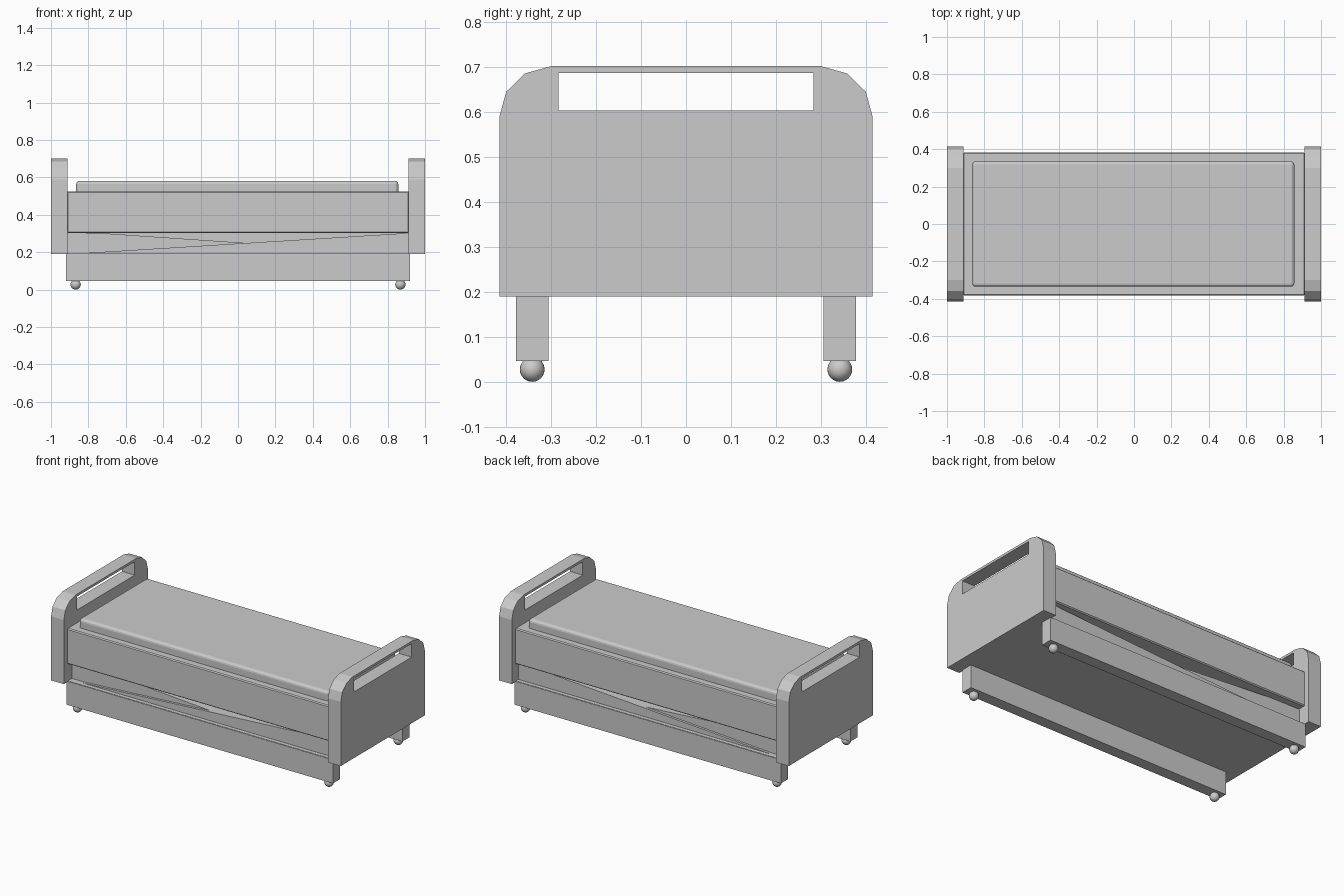
import bpy, bmesh
from mathutils import Matrix

if "Cube" in bpy.data.objects:
    bpy.data.objects.remove(bpy.data.objects["Cube"])


def new_object(name, bm):
    bmesh.ops.recalc_face_normals(bm, faces=bm.faces)
    mesh = bpy.data.meshes.new(name)
    bm.to_mesh(mesh)
    bm.free()
    ob = bpy.data.objects.new(name, mesh)
    bpy.context.collection.objects.link(ob)
    return ob


def box(name, x0, x1, y0, y1, z0, z1, bevel=0, segments=2):
    bm = bmesh.new()
    bmesh.ops.create_cube(bm, size=1)
    for v in bm.verts:
        v.co = ((x0 + x1) / 2 + v.co.x * (x1 - x0),
                (y0 + y1) / 2 + v.co.y * (y1 - y0),
                (z0 + z1) / 2 + v.co.z * (z1 - z0))
    ob = new_object(name, bm)
    if bevel:
        mod = ob.modifiers.new("Bevel", 'BEVEL')
        mod.width, mod.segments = bevel, segments
    return ob


def prism(name, points, axis, a, b):
    """Extrude a 2D profile (other axis, z) along 'X' or 'Y' from a to b."""
    bm = bmesh.new()
    verts = [bm.verts.new((a, p, z) if axis == 'X' else (p, a, z)) for p, z in points]
    face = bm.faces.new(verts)
    out = bmesh.ops.extrude_face_region(bm, geom=[face])
    step = (b - a, 0, 0) if axis == 'X' else (0, b - a, 0)
    bmesh.ops.translate(bm, vec=step, verts=[g for g in out['geom'] if isinstance(g, bmesh.types.BMVert)])
    return new_object(name, bm)


# Head and foot boards with a grip slot
half = [(0.415, 0.19), (0.415, 0.59), (0.40, 0.645), (0.358, 0.686), (0.30, 0.702)]
outline = half + [(-y, z) for y, z in reversed(half)]
for name, x0, x1 in (("headboard", -1.0, -0.912), ("footboard", 0.912, 1.0)):
    board = prism(name, outline, 'X', x0, x1)
    cutter = box(name + "_slot_cutter", x0 - 0.1, x1 + 0.1, -0.284, 0.284, 0.603, 0.687)
    cutter.hide_render = True
    cutter.hide_set(True)
    cutter.display_type = 'WIRE'
    cut = board.modifiers.new("Slot", 'BOOLEAN')
    cut.object, cut.operation, cut.solver = cutter, 'DIFFERENCE', 'EXACT'

# Bed frame and mattress
box("bed_frame", -0.915, 0.915, -0.382, 0.382, 0.303, 0.525, 0.006, 1)
box("mattress", -0.865, 0.857, -0.335, 0.335, 0.50, 0.582, 0.018, 3)

# Crossed lifting wedges between the frame and the base
prism("rising_wedge", [(-0.915, 0.19), (0.915, 0.19), (0.915, 0.303)], 'Y', -0.35, 0.35)
prism("falling_wedge", [(-0.915, 0.19), (0.915, 0.19), (-0.70, 0.30), (-0.915, 0.303)], 'Y', -0.335, 0.335)
box("lift_core", -0.9, 0.9, -0.2, 0.2, 0.2, 0.31)
box("base_plate", -0.915, 0.915, -0.375, 0.375, 0.19, 0.195)

# Base rails and ball casters
for side, s in (("front", -1), ("back", 1)):
    box(side + "_rail", -0.92, 0.92, *sorted((s * 0.306, s * 0.378)), 0.046, 0.193)
    for end, x in (("left", -0.868), ("right", 0.868)):
        bm = bmesh.new()
        bmesh.ops.create_uvsphere(bm, u_segments=24, v_segments=12, radius=0.0275,
                                  matrix=Matrix.Translation((x, s * 0.342, 0.0275)))
        for f in bm.faces:
            f.smooth = True
        new_object(f"{side}_{end}_caster", bm)
